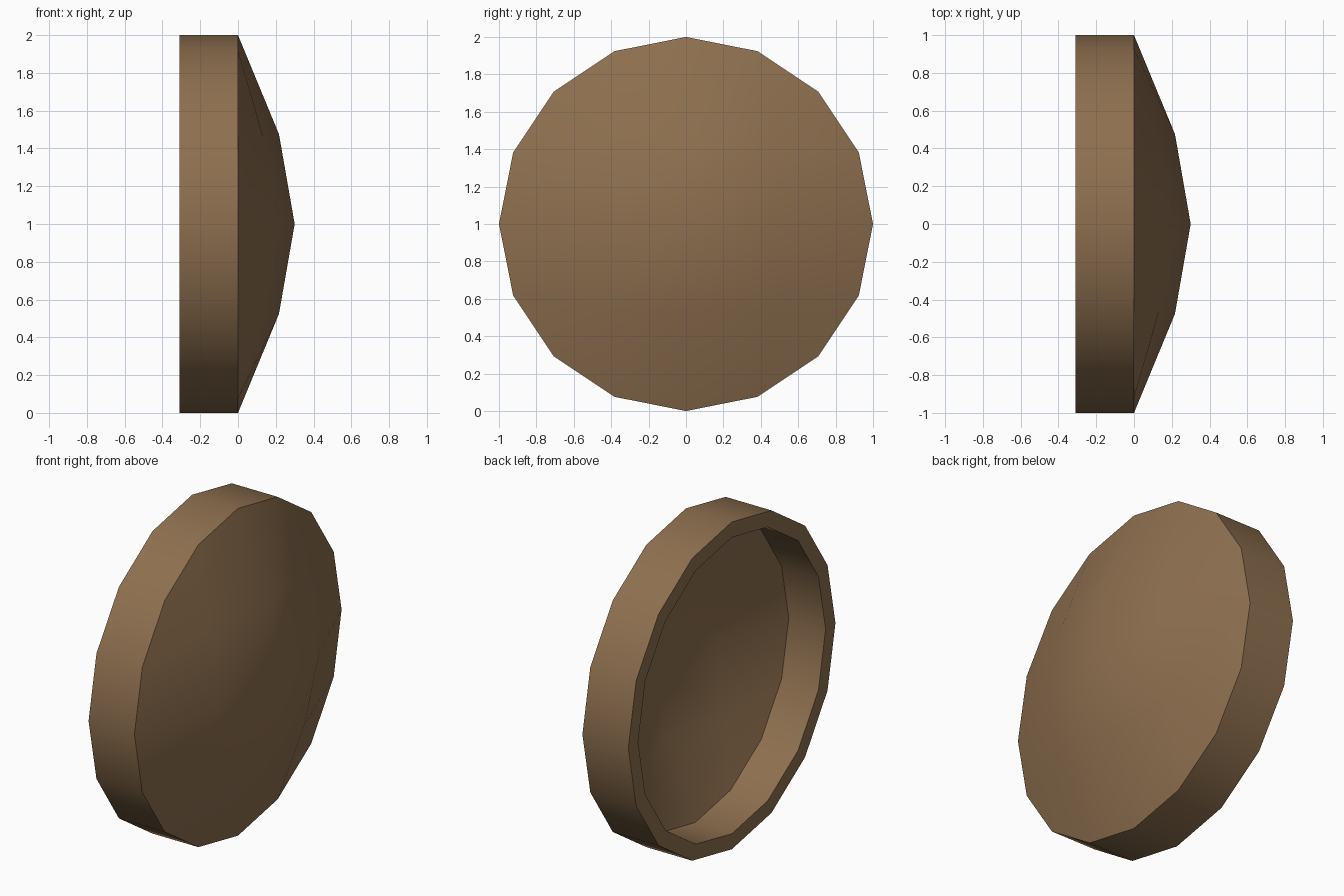
import bpy, bmesh, math

if "Cube" in bpy.data.objects:
    bpy.data.objects.remove(bpy.data.objects["Cube"])

RIM_BACK = -0.31   # x of the open edge
THICK = 0.093      # shell thickness

mat = bpy.data.materials.new("warm brown")
mat.diffuse_color = (0.27, 0.16, 0.078, 1)
mat.use_nodes = True
mat.node_tree.nodes["Principled BSDF"].inputs["Base Color"].default_value = mat.diffuse_color


def dome_point(i, j):
    """Map a square grid index (-2..2) onto the bulging 16-sided disc."""
    m = max(abs(i), abs(j))
    if m == 0:
        return (0.30, 0, 1)
    if abs(i) >= abs(j):
        s = math.copysign(1, i)
        a = math.pi / 4 * j / i
        y, z = s * math.cos(a), s * math.sin(a)
    else:
        s = math.copysign(1, j)
        a = math.pi / 4 * i / j
        y, z = s * math.sin(a), s * math.cos(a)
    if m == 2:
        r, x = 1.0, 0.0
    elif abs(i) == abs(j):
        r, x = 0.64, 0.135
    else:
        r, x = 0.475, 0.217
    return (x, r * y, 1 + r * z)


# Domed face: 4 x 4 grid filled into the rim
bm = bmesh.new()
n = range(-2, 3)
v = {(i, j): bm.verts.new(dome_point(i, j)) for i in n for j in n}
for i in range(-2, 2):
    for j in range(-2, 2):
        bm.faces.new((v[i, j], v[i + 1, j], v[i + 1, j + 1], v[i, j + 1]))

# Side wall: extrude the rim straight back
rim = [e for e in bm.edges if e.is_boundary]
ext = bmesh.ops.extrude_edge_only(bm, edges=rim)["geom"]
for g in ext:
    if isinstance(g, bmesh.types.BMVert):
        g.co.x = RIM_BACK
bmesh.ops.recalc_face_normals(bm, faces=bm.faces)
bm.faces.ensure_lookup_table()
if bm.faces[0].normal.x < 0:
    bmesh.ops.reverse_faces(bm, faces=bm.faces)

mesh = bpy.data.meshes.new("domed_lid")
bm.to_mesh(mesh)
bm.free()
mesh.materials.append(mat)
lid = bpy.data.objects.new("domed_lid", mesh)
bpy.context.collection.objects.link(lid)

# Hollow shell with an even wall
sol = lid.modifiers.new("wall", "SOLIDIFY")
sol.thickness = THICK
sol.offset = -1
sol.use_even_offset = True
bpy.context.view_layer.objects.active = lid
lid.select_set(True)
bpy.ops.object.modifier_apply(modifier="wall")

# Keep the open edge flat
for p in lid.data.vertices:
    if p.co.x < -0.2:
        p.co.x = RIM_BACK

bpy.ops.object.shade_smooth_by_angle(angle=math.radians(30))
